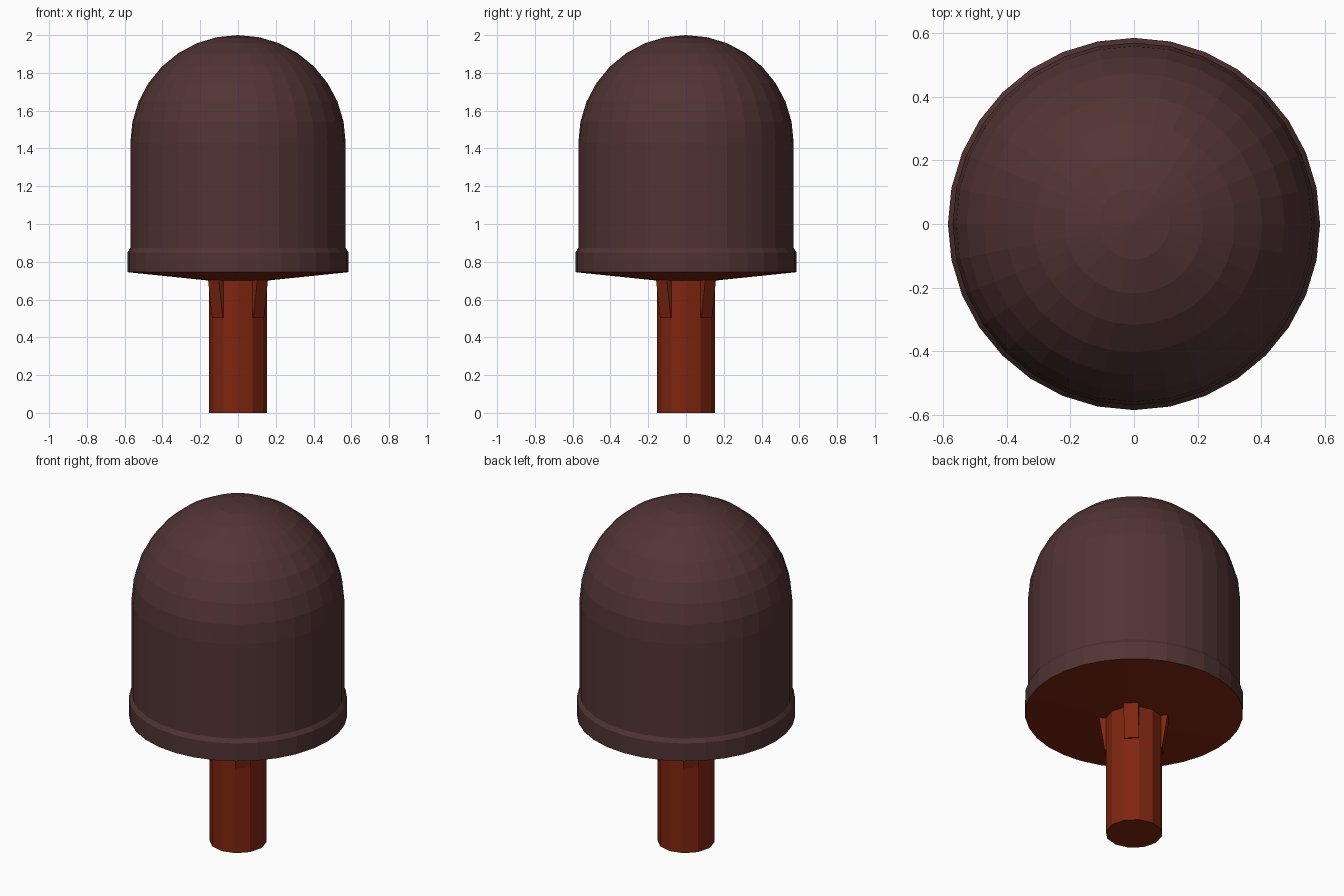
import bpy, bmesh, math
from mathutils import Vector, Matrix

if "Cube" in bpy.data.objects:
    bpy.data.objects.remove(bpy.data.objects["Cube"])


def material(name, rgb):
    m = bpy.data.materials.new(name)
    m.diffuse_color = (*rgb, 1.0)
    m.use_nodes = True
    m.node_tree.nodes["Principled BSDF"].inputs["Base Color"].default_value = m.diffuse_color
    return m


BROWN = material("dark brown", (0.085, 0.034, 0.034))
RUST = material("rust red", (0.21, 0.019, 0.005))


def finish(bm, name, mats):
    bmesh.ops.recalc_face_normals(bm, faces=bm.faces)
    me = bpy.data.meshes.new(name)
    bm.to_mesh(me)
    bm.free()
    for m in mats:
        me.materials.append(m)
    ob = bpy.data.objects.new(name, me)
    bpy.context.collection.objects.link(ob)
    return ob


def lathe(name, profile, sides, mats):
    """Spin (radius, z) points around the z axis."""
    bm = bmesh.new()
    verts = [bm.verts.new((r, 0, z)) for r, z in profile]
    edges = [bm.edges.new(pair) for pair in zip(verts, verts[1:])]
    bmesh.ops.spin(bm, geom=verts + edges, cent=(0, 0, 0), axis=(0, 0, 1),
                   angle=2 * math.pi, steps=sides, use_duplicate=False)
    bmesh.ops.remove_doubles(bm, verts=bm.verts, dist=0.0005)
    return finish(bm, name, mats)


# Dome: shallow cone underside, rim band, straight wall, hemisphere
R, WALL_TOP = 0.57, 1.43
profile = [(0, 0.695), (0.15, 0.70), (0.585, 0.745), (0.585, 0.85), (R, 0.873)]
for i in range(9):
    a = math.radians(11.25 * i)
    profile.append((R * math.cos(a) if i < 8 else 0, WALL_TOP + R * math.sin(a)))
dome = lathe("dome_cap", profile, 32, [BROWN, RUST])

# Underside takes the stem colour
for p in dome.data.polygons:
    p.material_index = 1 if p.normal.z < -0.5 else 0

# Stem
lathe("stem", [(0, 0), (0.153, 0), (0.153, 0.72), (0, 0.72)], 12, [RUST])

# Four tapered gussets on the diagonals, under the cap
bm = bmesh.new()
for k in range(4):
    rot = Matrix.Rotation(math.radians(45 + 90 * k), 3, 'Z')
    part = bmesh.ops.create_cube(bm, size=1)["verts"]
    for v in part:
        top = v.co.z > 0
        r = (0.185 if top else 0.155) if v.co.x > 0 else 0.10
        v.co = rot @ Vector((r, math.copysign(0.04, v.co.y), 0.71 if top else 0.505))
finish(bm, "stem_gussets", [RUST])
